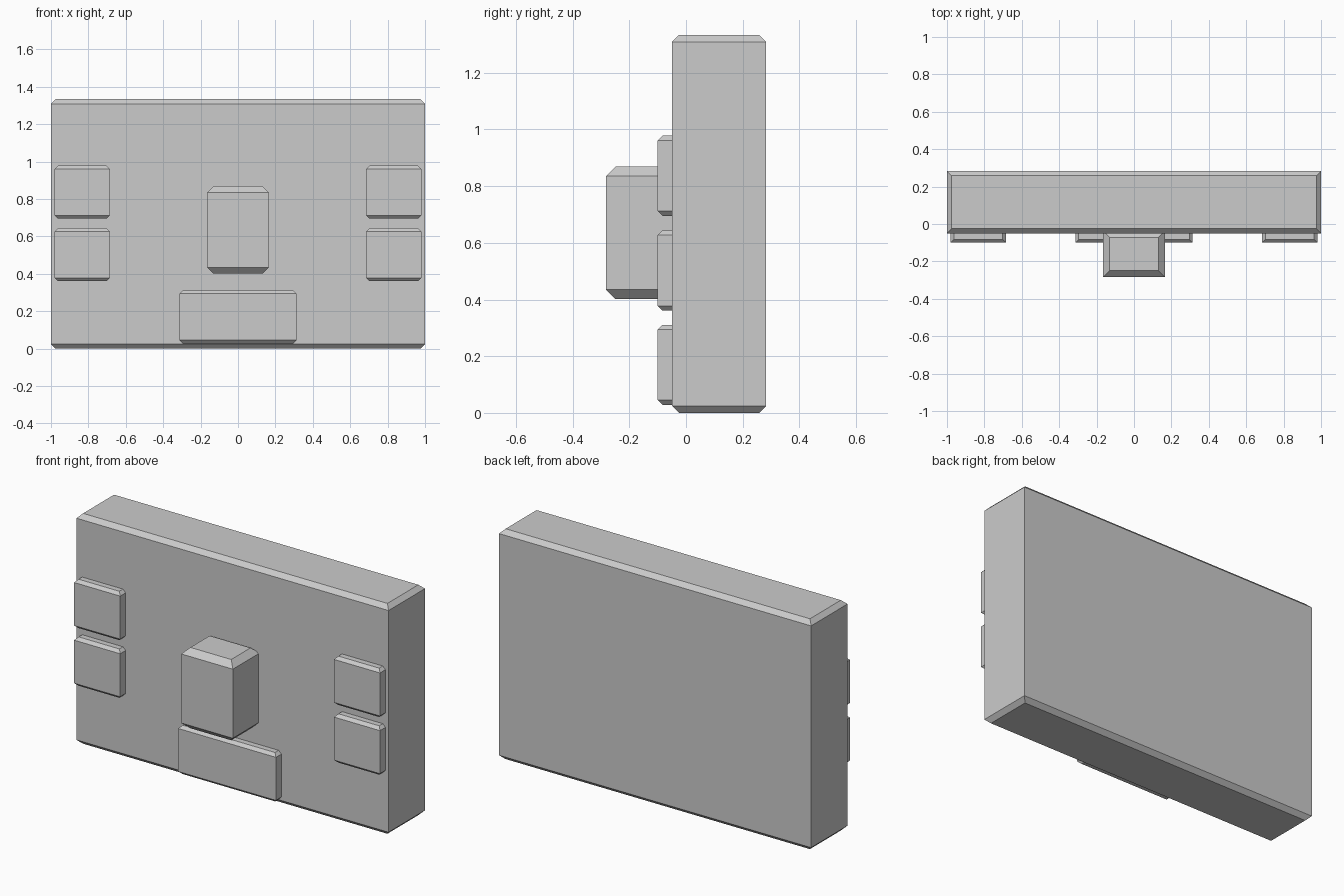
import bpy
import bmesh

if "Cube" in bpy.data.objects:
    bpy.data.objects.remove(bpy.data.objects["Cube"])


def chamfered_block(name, x, y, z, c):
    """Block with square vertical edges and chamfered top and bottom rims."""
    bm = bmesh.new()
    rings = []
    for height, inset in ((z[0], c), (z[0] + c, 0), (z[1] - c, 0), (z[1], c)):
        x0, x1, y0, y1 = x[0] + inset, x[1] - inset, y[0] + inset, y[1] - inset
        rings.append([bm.verts.new((px, py, height))
                      for px, py in ((x0, y0), (x1, y0), (x1, y1), (x0, y1))])
    for low, high in zip(rings, rings[1:]):
        for i in range(4):
            j = (i + 1) % 4
            bm.faces.new((low[i], low[j], high[j], high[i]))
    bm.faces.new(rings[0][::-1])
    bm.faces.new(rings[-1])
    mesh = bpy.data.meshes.new(name)
    bm.to_mesh(mesh)
    bm.free()
    obj = bpy.data.objects.new(name, mesh)
    bpy.context.collection.objects.link(obj)
    return obj


# Main slab
chamfered_block("slab", (-1, 1), (-0.05, 0.283), (0, 1.334), 0.025)

# Protruding centre block
chamfered_block("centre_block", (-0.165, 0.165), (-0.283, -0.038), (0.401, 0.869), 0.034)

# Low plate below the centre block
chamfered_block("lower_plate", (-0.313, 0.313), (-0.1, -0.02), (0.028, 0.311), 0.017)

# Two square pads, mirrored to the other side
for level, z in (("lower", (0.361, 0.644)), ("upper", (0.695, 0.978))):
    pad = chamfered_block(level + "_side_pads", (0.685, 0.98), (-0.1, -0.02), z, 0.017)
    pad.modifiers.new("mirror", 'MIRROR').use_axis = (True, False, False)
